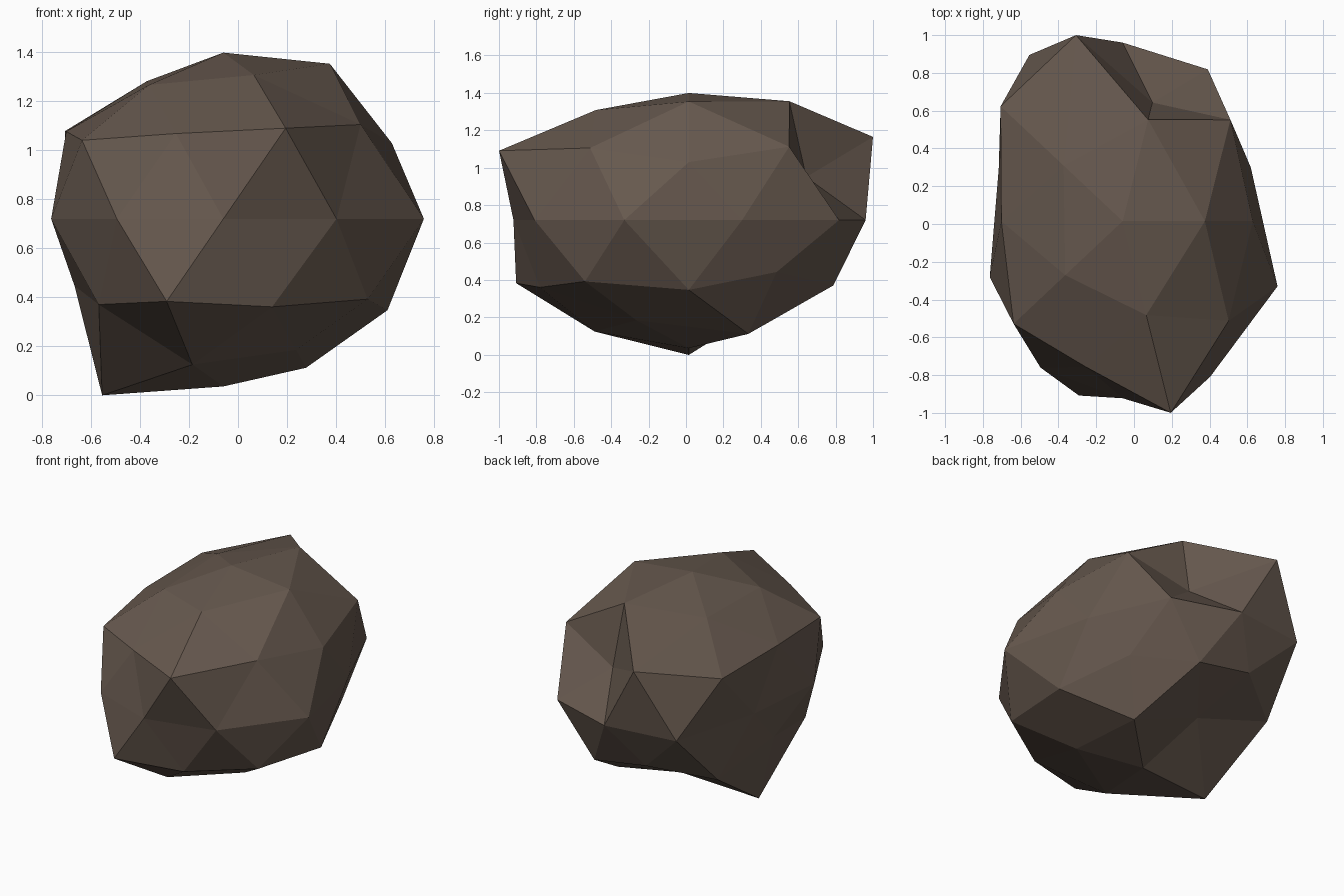
import bpy, bmesh, math
from mathutils import Vector

if "Cube" in bpy.data.objects:
    bpy.data.objects.remove(bpy.data.objects["Cube"])

# Rings of the faceted sphere: (unit height, first angle in degrees, step, radial factors)
RINGS = [
    (1.0, 0, 72, [0.755]),
    (0.851, 0, 72, [0.828, 0.83, 0.735, 0.715, 0.768]),
    (0.526, 36, 72, [0.829, 0.94, 0.755, 0.737, 0.815]),
    (0.447, 0, 72, [0.77, 0.57, 0.893, 0.798, 0.921]),
    (0.0, 18, 36, [0.713, 0.767, 0.73, 0.84, 0.69, 0.74, 0.74, 0.724, 0.787, 0.862]),
    (-0.447, 36, 72, [0.69, 0.707, 0.68, 0.838, 0.815]),
    (-0.526, 0, 72, [0.789, 0.738, 0.806, 0.74, 0.76]),
    (-0.851, 36, 72, [0.795, 0.615, 0.942, 0.778, 0.70]),
    (-1.0, 0, 72, [0.761]),
]
SCALE = Vector((1.0, 1.295, 0.9))
CENTRE = Vector((-0.06, 0.015, 0.72))

# Direction -> radial factor table
samples = []
for z, start, step, factors in RINGS:
    r = math.sqrt(max(0.0, 1 - z * z))
    for i, f in enumerate(factors):
        a = math.radians(start + i * step)
        samples.append((Vector((r * math.cos(a), r * math.sin(a), z)), f))

# Rock: icosphere pushed in and out along its radii, then stretched
bm = bmesh.new()
bmesh.ops.create_icosphere(bm, subdivisions=2, radius=1.0)
for v in bm.verts:
    d = v.co.normalized()
    f = max(samples, key=lambda s: s[0].dot(d))[1]
    v.co = d * f * SCALE + CENTRE
bmesh.ops.recalc_face_normals(bm, faces=bm.faces[:])
mesh = bpy.data.meshes.new("rock")
bm.to_mesh(mesh)
bm.free()

# Flat brown stone
stone = bpy.data.materials.new("brown stone")
stone.diffuse_color = (0.133, 0.098, 0.076, 1)
stone.use_nodes = True
stone.node_tree.nodes["Principled BSDF"].inputs["Base Color"].default_value = stone.diffuse_color
mesh.materials.append(stone)
rock = bpy.data.objects.new("rock", mesh)
bpy.context.collection.objects.link(rock)
